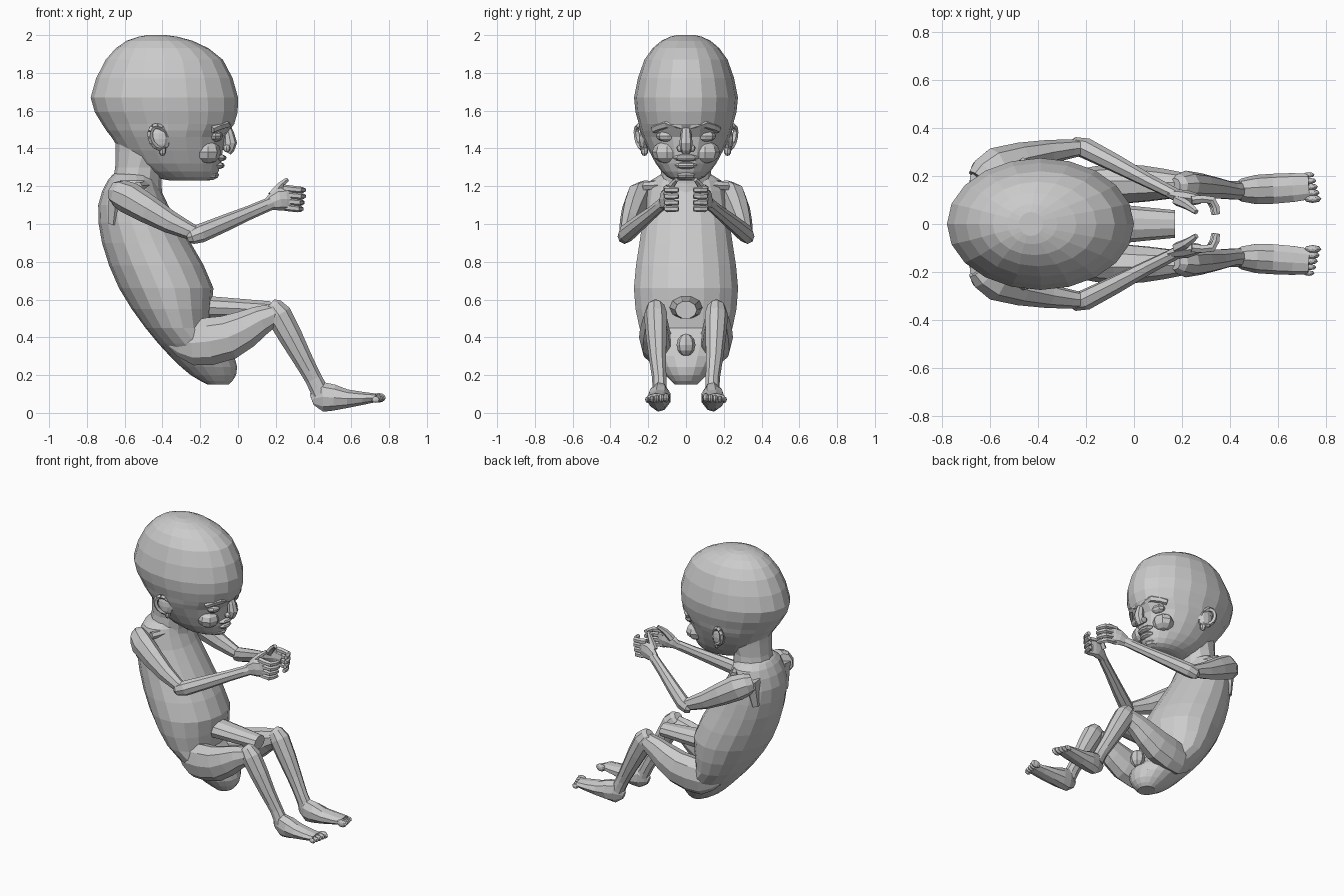
import bpy, bmesh
from math import sin, cos, pi
from mathutils import Vector, Matrix

cube = bpy.data.objects.get("Cube")
if cube:
    bpy.data.objects.remove(cube, do_unlink=True)

AXIS_X, AXIS_Y, AXIS_Z = Matrix.Identity(3)


def finish(name, bm, mirror):
    bmesh.ops.recalc_face_normals(bm, faces=bm.faces)
    mesh = bpy.data.meshes.new(name)
    bm.to_mesh(mesh)
    bm.free()
    part = bpy.data.objects.new(name, mesh)
    bpy.context.collection.objects.link(part)
    if mirror:
        modifier = part.modifiers.new("Mirror", 'MIRROR')
        modifier.use_axis = (False, True, False)


def flow(stations, steps):
    """Smooth curve through stations of any number of values."""
    keys = [Vector(s) for s in stations]
    keys = keys[:1] + keys + keys[-1:]
    result = []
    for before, start, end, after in zip(keys, keys[1:], keys[2:], keys[3:]):
        leave = start + (end - before) / 6
        arrive = end - (after - start) / 6
        for k in range(steps):
            t = k / steps
            s = 1 - t
            result.append(start * s**3 + leave * (3 * s * s * t)
                          + arrive * (3 * s * t * t) + end * t**3)
    return result + keys[-1:]


def ellipse(center, across, along, sides):
    turns = [2 * pi * i / sides for i in range(sides)]
    return [center + across * cos(a) + along * sin(a) for a in turns]


def skin(bm, rings):
    """Bridge rings of points and close both ends with a fan."""
    loops = [[bm.verts.new(p) for p in ring] for ring in rings]
    for lower, upper in zip(loops, loops[1:]):
        for i in range(len(lower)):
            bm.faces.new((lower[i - 1], lower[i], upper[i], upper[i - 1]))
    for loop in (loops[0], loops[-1]):
        tip = bm.verts.new(sum((v.co for v in loop), Vector()) / len(loop))
        for i in range(len(loop)):
            bm.faces.new((loop[i - 1], loop[i], tip))


def stack(name, levels, sides, steps=2):
    """Level rings given as height, back x, front x and half width."""
    bm = bmesh.new()
    rings = []
    for height, back, front, width in flow(levels, steps):
        center = Vector(((back + front) / 2, 0, height))
        rings.append(ellipse(center, AXIS_X * (front - back) / 2, AXIS_Y * width, sides))
    skin(bm, rings)
    finish(name, bm, mirror=False)


def add_limb(bm, stations, sides, flat=(1, 1), reference=AXIS_Y):
    """Tube through x, y, z, radius; flat is the width ratio at each end."""
    path = flow(stations, steps=2)
    points = [p.to_3d() for p in path]
    last = len(path) - 1
    rings = []
    for i, point in enumerate(points):
        tangent = (points[min(i + 1, last)] - points[max(i - 1, 0)]).normalized()
        side = (reference - tangent * reference.dot(tangent)).normalized()
        radius = path[i].w
        ratio = flat[0] + (flat[1] - flat[0]) * (i / last) ** 2
        rings.append(ellipse(point, side * radius * ratio,
                             tangent.cross(side) * radius, sides))
    skin(bm, rings)


def limb(name, stations, sides=8, flat=(1, 1), mirror=True):
    bm = bmesh.new()
    add_limb(bm, stations, sides, flat)
    finish(name, bm, mirror)


def add_blob(bm, position, size):
    matrix = Matrix.LocRotScale(Vector(position), None, Vector(size))
    bmesh.ops.create_uvsphere(bm, u_segments=8, v_segments=6, radius=1, matrix=matrix)


def blob(name, position, size, mirror=True):
    bm = bmesh.new()
    add_blob(bm, position, size)
    finish(name, bm, mirror)


# Head with a large cranium and a small jaw
stack("head", [(2, -.48, -.38, .05), (1.97, -.59, -.24, .13), (1.87, -.7, -.08, .22),
               (1.67, -.78, 0, .275), (1.53, -.72, -.02, .25), (1.46, -.67, -.07, .23),
               (1.32, -.57, -.09, .16), (1.25, -.44, -.12, .1), (1.23, -.36, -.17, .05)],
      sides=20)

# Face
limb("nose", [(-.06, 0, 1.52, .02), (-.04, 0, 1.43, .035), (-.06, 0, 1.38, .025)],
     mirror=False)
limb("brow", [(-.05, .02, 1.52, .02), (-.07, .1, 1.53, .025), (-.14, .17, 1.5, .02)],
     sides=6)
blob("eyelid", (-.12, .1, 1.465), (.04, .06, .03))
blob("cheek", (-.16, .1, 1.38), (.07, .08, .06))
blob("nostril_wing", (-.06, .03, 1.4), (.02, .02, .02))
blob("upper_lip", (-.1, 0, 1.35), (.04, .07, .02), mirror=False)
blob("lower_lip", (-.11, 0, 1.31), (.04, .06, .02), mirror=False)
blob("chin", (-.16, 0, 1.26), (.06, .06, .03), mirror=False)

# Ears: raised rim around a shallow bowl
bm = bmesh.new()
rim = ellipse(Vector((-.42, .24, 1.46)), Vector((.045, -.02, 0)),
              Vector((-.01, .01, .06)), sides=12)
for i in range(len(rim)):
    add_limb(bm, [(*rim[i - 1], .015), (*rim[i], .015)], sides=5)
add_blob(bm, (-.42, .23, 1.45), (.05, .02, .06))
add_blob(bm, (-.4, .22, 1.39), (.02, .02, .03))
finish("ear", bm, mirror=True)

# Neck and trunk
stack("neck", [(1.46, -.65, -.3, .15), (1.3, -.65, -.4, .13), (1.15, -.68, -.4, .15)],
      sides=12)
stack("trunk", [(1.27, -.65, -.46, .1), (1.23, -.69, -.43, .19), (1.1, -.74, -.37, .22),
                (.9, -.72, -.25, .25), (.66, -.63, -.13, .28), (.45, -.49, -.15, .25),
                (.3, -.36, -.02, .18), (.2, -.25, -.01, .11), (.15, -.16, -.05, .06)],
      sides=18)
limb("collar_bone", [(-.43, .02, 1.21, .02), (-.53, .22, 1.2, .025)], sides=6)
limb("shoulder_blade", [(-.64, .17, 1.18, .05), (-.66, .15, 1, .03)],
     sides=6, flat=(1.3, 1.3))
limb("cord_stub", [(-.2, 0, .56, .065), (.17, 0, .545, .048)], sides=10,
     flat=(1.4, 1.2), mirror=False)
blob("pelvic_fold", (-.03, 0, .36), (.05, .05, .06), mirror=False)

# Arms
limb("upper_arm", [(-.65, .19, 1.17, .06), (-.58, .25, 1.14, .085), (-.36, .3, 1.01, .06),
                   (-.2, .32, .94, .035)], flat=(.8, .9))
limb("forearm", [(-.26, .32, .93, .03), (-.2, .315, .95, .05), (.06, .18, 1.06, .037),
                 (.2, .11, 1.12, .035)], flat=(.9, .7))
limb("palm", [(.15, .125, 1.1, .03), (.22, .11, 1.13, .06), (.28, .1, 1.13, .055)],
     flat=(.6, .3))

# Four curled fingers and a thumb
bm = bmesh.new()
for k in range(4):
    height = 1.08 + k / 30
    reach = .335 + min(k, 2) * .006
    add_limb(bm, [(.24, .1, height + .01, .019), (reach - .02, .1, height, .018),
                  (reach, .04, height, .014)], sides=6, reference=AXIS_Z)
finish("fingers", bm, mirror=True)
limb("thumb", [(.18, .1, 1.15, .025), (.22, .08, 1.2, .02), (.26, .05, 1.235, .012)],
     sides=6)

# Legs, with the thigh root sunk into the hip
limb("thigh", [(-.36, .13, .37, .03), (-.24, .15, .37, .12), (-.05, .165, .4, .12),
               (.12, .165, .49, .08), (.24, .16, .54, .045)], sides=9, flat=(.6, 1))
limb("shin", [(.17, .16, .575, .035), (.215, .16, .52, .07), (.34, .15, .29, .053),
              (.4, .14, .18, .046), (.44, .14, .1, .05)], sides=9, flat=(.9, .8))
limb("foot", [(.39, .14, .07, .03), (.45, .14, .085, .08), (.58, .145, .075, .05),
              (.73, .155, .08, .023)], sides=9, flat=(.4, 2.4))

# Toes, the inner one largest
bm = bmesh.new()
for k in range(5):
    size = .023 - k / 500
    add_blob(bm, (.745 - k / 250, .105 + k / 40, .08 - k / 400),
             (size * 1.6, size * .75, size * 1.1))
finish("toes", bm, mirror=True)
